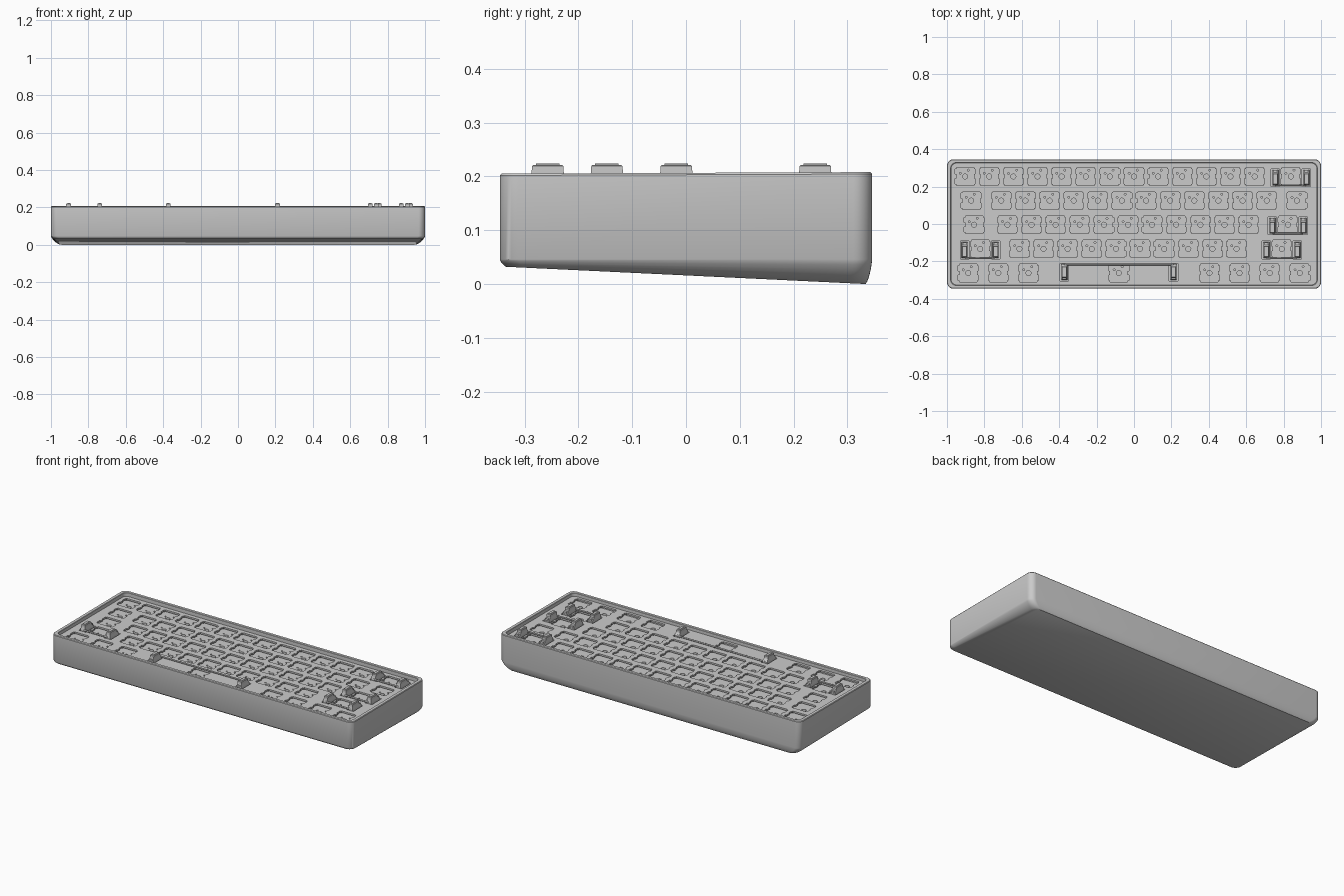
import bpy, bmesh, math
from mathutils import Vector

if "Cube" in bpy.data.objects:
    bpy.data.objects.remove(bpy.data.objects["Cube"])

U = 0.129            # one key unit
ROW_Y = [0.254 - U * i for i in range(5)]
PLATE_Z, PCB_Z = 0.185, 0.162


def finish(name, bm, smooth=True):
    bmesh.ops.recalc_face_normals(bm, faces=bm.faces[:])
    me = bpy.data.meshes.new(name)
    bm.to_mesh(me)
    bm.free()
    ob = bpy.data.objects.new(name, me)
    bpy.context.collection.objects.link(ob)
    if smooth:
        bpy.ops.object.select_all(action='DESELECT')
        ob.select_set(True)
        bpy.context.view_layer.objects.active = ob
        bpy.ops.object.shade_smooth_by_angle(angle=math.radians(35))
    return ob


def round_rect(hx, hy, r, n=8):
    pts = []
    for k, (sx, sy) in enumerate([(1, 1), (-1, 1), (-1, -1), (1, -1)]):
        for i in range(n + 1):
            a = math.pi / 2 * (k + i / n)
            pts.append(Vector((sx * (hx - r) + r * math.cos(a), sy * (hy - r) + r * math.sin(a), 0)))
    return pts


def loft(bm, loops):
    rings = [[bm.verts.new(p) for p in lp] for lp in loops]
    for a, b in zip(rings, rings[1:]):
        for i in range(len(a)):
            j = (i + 1) % len(a)
            bm.faces.new((a[i], a[j], b[j], b[i]))
    bm.faces.new(rings[0])
    bm.faces.new(rings[-1])


def prism(bm, pts, z0, z1):
    loft(bm, [[Vector((p[0], p[1], z)) for p in pts] for z in (z0, z1)])


def rect(cx, cy, w, d):
    return [(cx + sx * w / 2, cy + sy * d / 2) for sx, sy in [(1, 1), (-1, 1), (-1, -1), (1, -1)]]


def circle(cx, cy, r, n):
    return [(cx + r * math.cos(2 * math.pi * i / n), cy + r * math.sin(2 * math.pi * i / n)) for i in range(n)]


def cut(ob, cutter):
    cutter.hide_render = True
    cutter.hide_set(True)
    m = ob.modifiers.new("cutouts", 'BOOLEAN')
    m.operation, m.solver, m.object = 'DIFFERENCE', 'EXACT', cutter


# key layout: widths of keys in each row
rows = [[1] * 13 + [2], [1.5] + [1] * 12 + [1.5], [1.75] + [1] * 11 + [2.25],
        [2.25] + [1] * 10 + [2.75], [1.25] * 3 + [6.25] + [1.25] * 4]
keys = []
for y, widths in zip(ROW_Y, rows):
    x = -7.5 * U
    for w in widths:
        keys.append((x + w * U / 2, y, w))
        x += w * U

# stabilizer positions: x, y, half spacing, direction of the wire side
stabs = [(x, y - 0.006, 0.083, -1) if w < 6 else (x, -0.257, 0.292, 1) for x, y, w in keys if w >= 2]

# case: outer shell lofted from the tilted base, with an open tray inside
wall = round_rect(1.0, 0.346, 0.035)
base = []
for p in round_rect(1.0, 0.334, 0.035):
    t = (p.y + 0.334) / 0.668
    base.append(Vector((p.x * (0.982 - 0.030 * t), p.y, 0.032 * (1 - t))))
loops = []
for i in range(6, -1, -1):
    s = i / 6
    a = s * math.pi / 2
    fxy = 0.5 * s + 0.5 * (1 - math.cos(a))
    fz = 0.5 * s + 0.5 * math.sin(a)
    loops.append([Vector((w.x + (b.x - w.x) * fxy, w.y + (b.y - w.y) * fxy, 0.046 + (b.z - 0.046) * fz))
                  for w, b in zip(wall, base)])


def level(hx, hy, r, z, slope=0.004):
    return [Vector((p.x, p.y, z + slope * p.y)) for p in round_rect(hx, hy, r)]


loops += [level(1.0, 0.346, 0.035, 0.203), level(0.997, 0.343, 0.032, 0.2065),
          level(0.980, 0.328, 0.028, 0.2065), level(0.978, 0.326, 0.026, 0.2045),
          level(0.978, 0.326, 0.026, 0.07)]
bm = bmesh.new()
loft(bm, loops)
finish("case", bm)

# switch plate with notched switch openings and stabilizer openings
bm = bmesh.new()
prism(bm, [p.xy for p in round_rect(0.977, 0.325, 0.025)], PLATE_Z - 0.010, PLATE_Z)
plate = finish("switch_plate", bm, False)
quarter = [(0.047, 0.012), (0.053, 0.012), (0.053, 0.040), (0.047, 0.040), (0.047, 0.047)]
notched = quarter + [(-a, b) for a, b in reversed(quarter)]
notched += [(-a, -b) for a, b in notched]
notched = notched[:10] + [(-a, -b) for a, b in quarter] + [(a, -b) for a, b in reversed(quarter)]
bm = bmesh.new()
for x, y, w in keys:
    prism(bm, [(x + a, y + b) for a, b in notched], PLATE_Z - 0.03, PLATE_Z + 0.02)
for x, y, h, d in stabs:
    for s in (-1, 1):
        prism(bm, rect(x + s * h, y, 0.046, 0.094), PLATE_Z - 0.03, PLATE_Z + 0.02)
cut(plate, finish("plate_cutter", bm, False))

# circuit board with a centre hole and two pin holes per switch
bm = bmesh.new()
prism(bm, [p.xy for p in round_rect(0.975, 0.323, 0.023)], PCB_Z - 0.011, PCB_Z)
board = finish("circuit_board", bm, False)
bm = bmesh.new()
for x, y, w in keys:
    for dx, dy, r, n in [(0, 0, 0.0135, 16), (-0.026, 0.017, 0.005, 8), (0.017, 0.034, 0.005, 8)]:
        prism(bm, circle(x + dx, y + dy, r, n), PCB_Z - 0.03, PCB_Z + 0.02)
cut(board, finish("board_cutter", bm, False))

# stabilizers: tapered housings with a stem on top, and a bent wire
for k, (x, y, h, d) in enumerate(stabs):
    bm = bmesh.new()
    for s in (-1, 1):
        cx = x + s * h
        shift = 0.0 if d > 0 else -0.008
        loft(bm, [[Vector((a, b, z)) for a, b in rect(cx, y + yo, w, dd)]
                  for z, w, dd, yo in [(PCB_Z, 0.032, 0.084, 0), (0.190, 0.032, 0.084, 0),
                                       (0.206, 0.026, 0.060, shift), (0.219, 0.026, 0.058, shift),
                                       (0.221, 0.022, 0.054, shift)]])
        prism(bm, rect(cx, y + shift, 0.015, 0.044), 0.219, 0.2235)
        prism(bm, rect(cx, y - d * 0.030, 0.020, 0.022), PCB_Z, 0.202)
    finish("stabilizer_housings_%d" % (k + 1), bm, False)
    cu = bpy.data.curves.new("stabilizer_wire", 'CURVE')
    cu.dimensions, cu.bevel_depth, cu.bevel_resolution, cu.use_fill_caps = '3D', 0.005, 2, True
    sp = cu.splines.new('POLY')
    yw = y + d * 0.041
    path = [(x - h, y), (x - h, yw - d * 0.006), (x - h + 0.006, yw),
            (x + h - 0.006, yw), (x + h, yw - d * 0.006), (x + h, y)]
    sp.points.add(len(path) - 1)
    for pt, (a, b) in zip(sp.points, path):
        pt.co = (a, b, PLATE_Z + 0.006, 1)
    bpy.context.collection.objects.link(bpy.data.objects.new("stabilizer_wire_%d" % (k + 1), cu))
